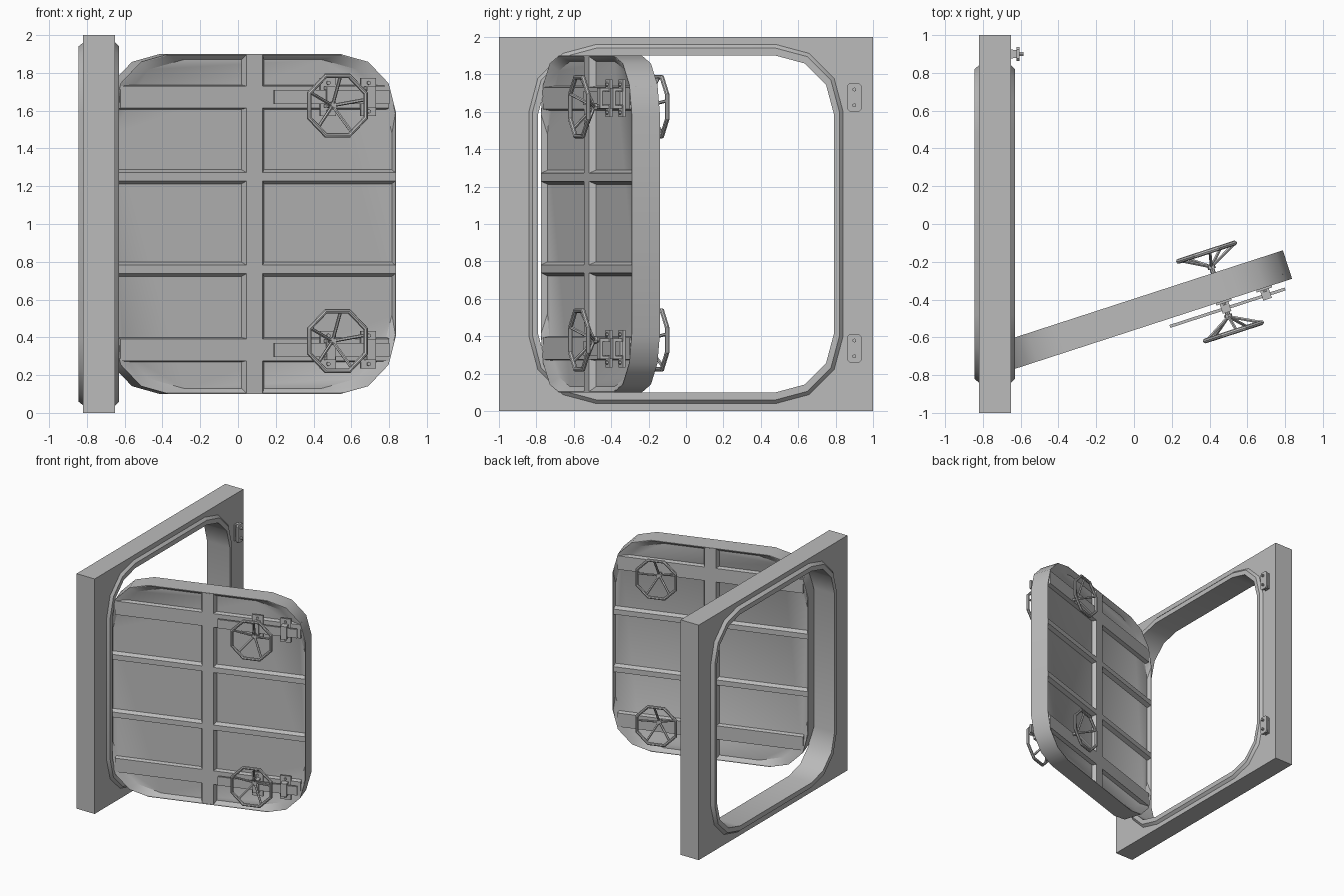
import bpy, bmesh
from math import pi, cos, sin, radians
from mathutils import Matrix, Vector

cube = bpy.data.objects.get("Cube")
if cube:
    bpy.data.objects.remove(cube)

steel = bpy.data.materials.new("grey_steel")
steel.use_nodes = True
GREY = (0.5, 0.5, 0.5, 1)
steel.diffuse_color = GREY
steel.node_tree.nodes["Principled BSDF"].inputs["Base Color"].default_value = GREY

# The open door has its own frame: x along its width, -y out of its front
DOOR = Matrix.Translation((0.064, -0.458, 0)) @ Matrix.Rotation(radians(18), 4, 'Z')
WORLD = Matrix.Identity(4)


def finish(name, bm, matrix):
    bmesh.ops.remove_doubles(bm, verts=bm.verts, dist=1e-5)
    bmesh.ops.recalc_face_normals(bm, faces=bm.faces)
    mesh = bpy.data.meshes.new(name)
    bm.to_mesh(mesh)
    bm.free()
    mesh.shade_smooth()
    mesh.set_sharp_from_angle(angle=radians(35))
    mesh.materials.append(steel)
    ob = bpy.data.objects.new(name, mesh)
    ob.matrix_world = matrix
    bpy.context.collection.objects.link(ob)
    return ob


def loft(name, rings, matrix, closed=False):
    """Skin a list of equal point rings; cap the ends unless closed."""
    bm = bmesh.new()
    loops = [[bm.verts.new(p) for p in ring] for ring in rings]
    pairs = list(zip(loops, loops[1:]))
    if closed:
        pairs.append((loops[-1], loops[0]))
    else:
        bm.faces.new(loops[0])
        bm.faces.new(loops[-1])
    n = len(loops[0])
    for a, b in pairs:
        for i in range(n):
            j = (i + 1) % n
            bm.faces.new((a[i], a[j], b[j], b[i]))
    return finish(name, bm, matrix)


def rounded(hw, hh, r, segs=3):
    """Rounded rectangle outline around (0, 1)."""
    pts = []
    for k, (sx, sz) in enumerate(((1, 1), (-1, 1), (-1, -1), (1, -1))):
        for i in range(segs + 1):
            a = pi / 2 * (k + i / segs)
            pts.append((sx * (hw - r) + r * cos(a), 1 + sz * (hh - r) + r * sin(a)))
    return pts


def box(name, lo, hi, matrix):
    lo, hi = Vector(lo), Vector(hi)
    bm = bmesh.new()
    bmesh.ops.create_cube(bm, size=1)
    for v in bm.verts:
        v.co = Vector([c * s for c, s in zip(v.co, hi - lo)]) + (lo + hi) / 2
    return finish(name, bm, matrix)


def rod(name, a, b, radius, matrix, sides=6):
    a, b = Vector(a), Vector(b)
    turn = (b - a).to_track_quat('Z', 'Y').to_matrix().to_4x4()
    bm = bmesh.new()
    bmesh.ops.create_cone(bm, cap_ends=True, segments=sides, radius1=radius, radius2=radius,
                          depth=(b - a).length, matrix=Matrix.Translation((a + b) / 2) @ turn)
    return finish(name, bm, matrix)


# Square wall frame with a raised, chamfered trim around the opening
OPENING = (0.79, 0.90, 0.31)
CREST = (0.82, 0.94, 0.34)
FOOT = (0.84, 0.96, 0.36)
SQUARE = (1, 1, 0)
section = [(-0.82, SQUARE), (-0.82, FOOT), (-0.845, CREST), (-0.845, OPENING),
           (-0.63, OPENING), (-0.63, CREST), (-0.65, FOOT), (-0.65, SQUARE)]
loft("wall_frame", [[(x, y, z) for y, z in rounded(*s)] for x, s in section], WORLD, closed=True)

# Door slab with a recessed panel on both faces
HALF, PANEL = 0.079, 0.045
EDGE = (0.787, 0.90, 0.31)
LIP = (0.783, 0.896, 0.31)
RECESS = (0.775, 0.87, 0.39)
section = [(-PANEL, RECESS), (-HALF, LIP), (-HALF, EDGE),
           (HALF, EDGE), (HALF, LIP), (PANEL, RECESS)]
loft("door_slab", [[(x, y, z) for x, z in rounded(*s)] for y, s in section], DOOR)


def rib(name, side, base, top, half_length, z=None):
    """Tapered rib on a door face; upright if z is None."""
    rings = []
    for end in (-half_length, half_length):
        ring = []
        for w, d in ((-base, PANEL - 0.005), (-top, HALF - 0.001), (top, HALF - 0.001), (base, PANEL - 0.005)):
            ring.append((w, side * d, 1 + end) if z is None else (end, side * d, z + w))
        rings.append(ring)
    loft(name, rings, DOOR)


for side, label in ((-1, "front"), (1, "back")):
    rib(label + "_upright_rib", side, 0.065, 0.045, 0.895)
    for z in (0.76, 1.25):
        rib(label + "_cross_rib", side, 0.04, 0.022, 0.783, z)
    for z in (0.334, 1.672):
        rib(label + "_wide_rib", side, 0.066, 0.058, 0.748, z)


def handwheel(label, side, foot, hub, rim, u, z):
    """Octagonal dished wheel on a short shaft."""
    R, r = 0.17, 0.013
    rings = []
    for i in range(8):
        a = pi / 4 * (i + 0.5)
        ring = []
        for j in range(8):
            b = pi / 4 * j
            d = R + r * cos(b)
            ring.append((u + d * cos(a), side * (rim + r * sin(b)), z + d * sin(a)))
        rings.append(ring)
    loft(label + "_wheel_rim", rings, DOOR, closed=True)
    rod(label + "_wheel_shaft", (u, side * foot, z), (u, side * (hub + 0.012), z), 0.013, DOOR, 8)
    rod(label + "_wheel_hub", (u, side * (hub - 0.012), z), (u, side * (hub + 0.014), z), 0.021, DOOR, 8)
    for k in range(5):
        a = 2 * pi * k / 5 + 0.2
        rod(label + "_wheel_spoke", (u, side * hub, z),
            (u + 0.162 * cos(a), side * rim, z + 0.162 * sin(a)), 0.009, DOOR)


# Sliding bolts, their brackets and the handwheels, top and bottom
for z, wheel_z in ((0.334, 0.38), (1.672, 1.627)):
    handwheel("front", -1, HALF, 0.165, 0.25, 0.405, wheel_z)
    handwheel("back", 1, PANEL, 0.113, 0.195, 0.40, wheel_z)
    box("lock_bar", (0.094, -0.127, z - 0.037), (0.735, -0.111, z + 0.037), DOOR)
    for u in (0.405, 0.63):
        box("bracket_base", (u - 0.043, -0.09, z - 0.1), (u + 0.043, -0.077, z + 0.1), DOOR)
        box("bracket_clip", (u - 0.024, -0.142, z - 0.055), (u + 0.024, -0.127, z + 0.055), DOOR)
        for s in (-1, 1):
            mid = z + s * 0.047
            box("bracket_post", (u - 0.024, -0.13, mid - 0.008), (u + 0.024, -0.085, mid + 0.008), DOOR)
            rod("bracket_bolt", (u, -0.085, z + s * 0.075), (u, -0.102, z + s * 0.075), 0.011, DOOR)

# Catches on the wall frame: strap standing on two posts with bolt heads
for z in (0.335, 1.677):
    box("catch_base", (-0.655, 0.875, z - 0.07), (-0.64, 0.925, z + 0.07), WORLD)
    strap = [(0.9 + y, z + (h - 1)) for y, h in rounded(0.038, 0.077, 0.014, 1)]
    loft("catch_strap", [[(x, y, h) for y, h in strap] for x in (-0.622, -0.605)], WORLD)
    for s in (-1, 1):
        mid = z + s * 0.055
        box("catch_post", (-0.645, 0.878, mid - 0.014), (-0.615, 0.922, mid + 0.014), WORLD)
        rod("catch_bolt", (-0.61, 0.9, z + s * 0.042), (-0.585, 0.9, z + s * 0.042), 0.011, WORLD)
